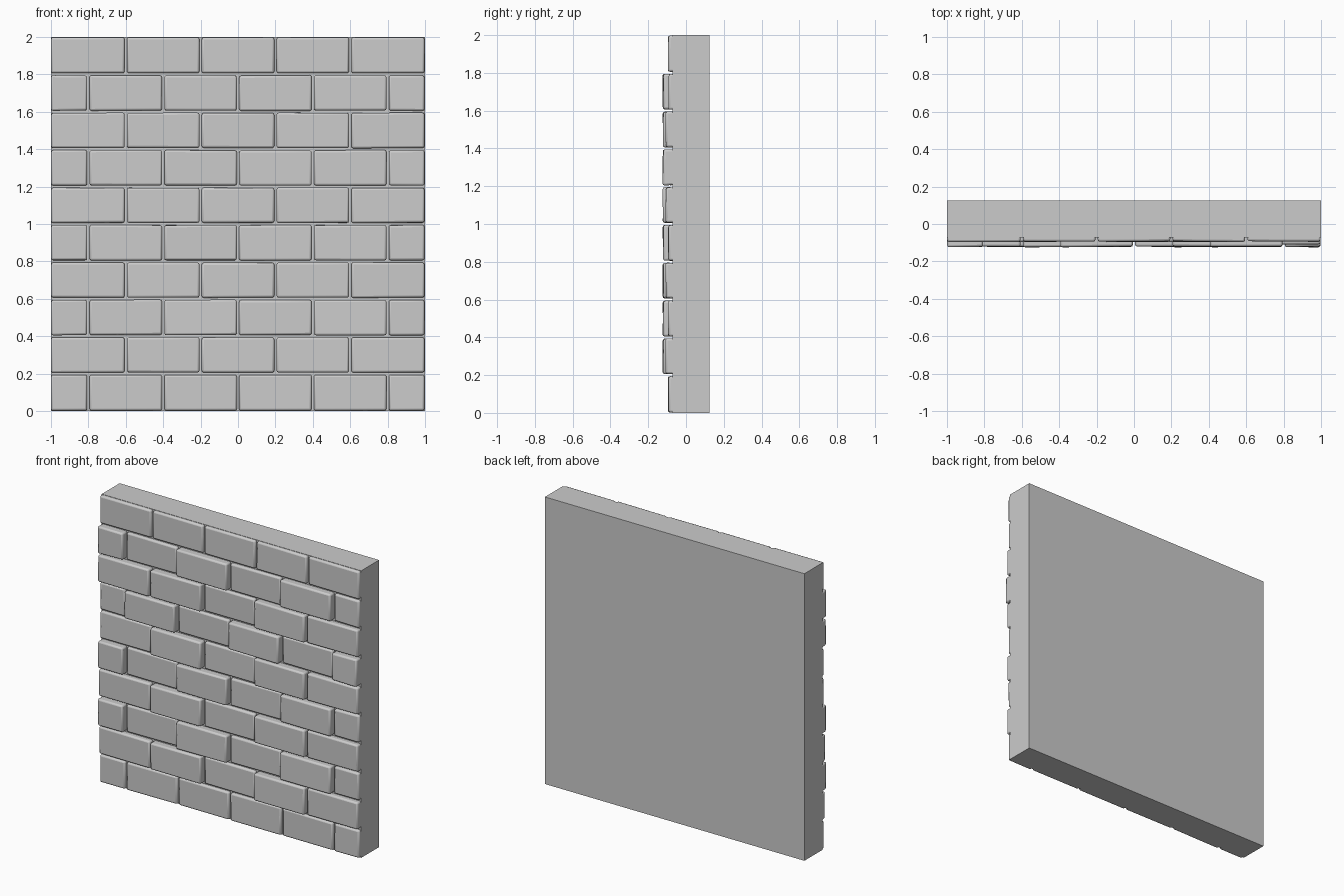
import bpy, bmesh, random
from mathutils import Vector

if "Cube" in bpy.data.objects:
    bpy.data.objects.remove(bpy.data.objects["Cube"])

random.seed(4)
BACK, FACE = 0.125, -0.072          # mortar slab depth range
DEPTH = {"L": -0.094, "M": -0.108, "H": -0.122}
# relief of each brick, bottom course first (half bricks end the even courses)
COURSES = ["LLLLLL", "MHLHM", "HLHLHL", "MHLHM", "HLHLHL",
           "LHLHM", "LHLHLH", "HHLHM", "HLHLHL", "LLLLL"]
GAP = 0.006


def add_box(bm, lo, hi):
    res = bmesh.ops.create_cube(bm, size=1)
    lo, hi = Vector(lo), Vector(hi)
    for v in res["verts"]:
        v.co = Vector([(lo[i] + hi[i]) / 2 + v.co[i] * (hi[i] - lo[i]) for i in range(3)])
    return res["verts"]


def make_object(name, bm):
    me = bpy.data.meshes.new(name)
    bm.to_mesh(me)
    bm.free()
    ob = bpy.data.objects.new(name, me)
    bpy.context.collection.objects.link(ob)
    return ob


# mortar slab
bm = bmesh.new()
add_box(bm, (-1, FACE, 0), (1, BACK, 2))
make_object("wall_slab", bm)

# raised brick courses in running bond
bm = bmesh.new()
for row, relief in enumerate(COURSES):
    if row % 2 == 0:
        edges = [-1, -0.8, -0.4, 0, 0.4, 0.8, 1]
    else:
        edges = [-1, -0.6, -0.2, 0.2, 0.6, 1]
    for x0, x1, kind in zip(edges, edges[1:], relief):
        z0 = row * 0.2
        left = 0.001 if x0 == -1 else GAP
        right = 0.003 if x1 == 1 else GAP
        low = 0.002 if row == 0 else GAP
        high = 0.002 if row == 9 else GAP
        verts = add_box(bm, (x0 + left, DEPTH[kind], z0 + low),
                        (x1 - right, FACE + 0.015, z0 + 0.2 - high))
        # slight hand-laid unevenness of the front corners
        for v in verts:
            if v.co.y < FACE:
                v.co.y += random.uniform(-0.003, 0.003)
                v.co.z += random.uniform(-0.002, 0.002) if 0 < row < 9 else 0
bricks = make_object("bricks", bm)
bevel = bricks.modifiers.new("worn_edges", "BEVEL")
bevel.width = 0.011
bevel.segments = 2
bevel.limit_method = 'ANGLE'

bpy.context.view_layer.objects.active = bricks
bricks.select_set(True)
bpy.ops.object.shade_smooth_by_angle()
